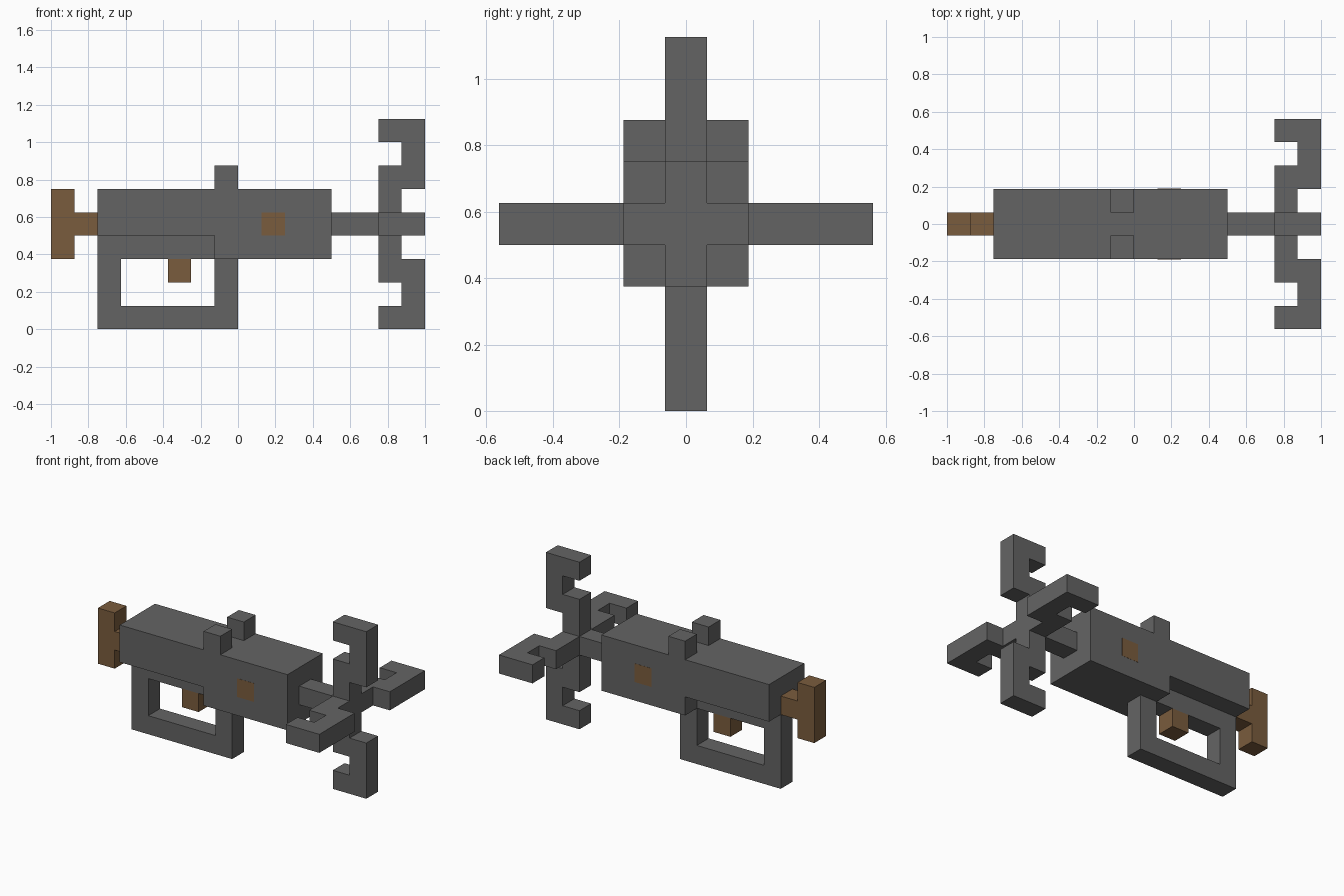
import bpy
import bmesh
import math
from mathutils import Matrix, Vector

cube = bpy.data.objects.get("Cube")
if cube:
    bpy.data.objects.remove(cube, do_unlink=True)

U = 0.125           # grid module shared by all parts
AXIS_Z = 4.5 * U    # height of the barrel axis


def material(name, color):
    mat = bpy.data.materials.new(name)
    mat.use_nodes = True
    mat.diffuse_color = color
    mat.node_tree.nodes["Principled BSDF"].inputs["Base Color"].default_value = color
    return mat


grey = material("dark grey", (0.127, 0.127, 0.127, 1))
brown = material("wood brown", (0.195, 0.107, 0.047, 1))


def extrude(name, outline, y0, y1, mat, matrix=None):
    """Extrude an (x, z) outline, in modules, from y0 to y1."""
    bm = bmesh.new()
    face = bm.faces.new([bm.verts.new((x * U, y0 * U, z * U)) for x, z in outline])
    side = bmesh.ops.extrude_face_region(bm, geom=[face])["geom"]
    verts = [g for g in side if isinstance(g, bmesh.types.BMVert)]
    bmesh.ops.translate(bm, verts=verts, vec=Vector((0, (y1 - y0) * U, 0)))
    if matrix:
        bm.transform(matrix)
    bmesh.ops.recalc_face_normals(bm, faces=bm.faces)
    mesh = bpy.data.meshes.new(name)
    bm.to_mesh(mesh)
    bm.free()
    mesh.materials.append(mat)
    obj = bpy.data.objects.new(name, mesh)
    bpy.context.collection.objects.link(obj)
    return obj


def block(name, x0, x1, z0, z1, y0, y1, mat):
    return extrude(name, [(x0, z0), (x1, z0), (x1, z1), (x0, z1)], y0, y1, mat)


# Main body, stepped up along the rear underside, with a narrow keel there
extrude("body", [(-6, 4), (-1, 4), (-1, 3), (4, 3), (4, 6), (-6, 6)], -1.5, 1.5, grey)
block("keel", -6, -1, 3, 4, -0.5, 0.5, grey)

# Hand guard loop and trigger
extrude("hand_guard", [(-6, 3), (-6, 0), (0, 0), (0, 3), (-1, 3), (-1, 1), (-5, 1), (-5, 3)],
        -0.5, 0.5, grey)
block("trigger", -3, -2, 2, 3, -0.5, 0.5, brown)

# T-shaped stock
extrude("stock", [(-8, 3), (-7, 3), (-7, 4), (-6, 4), (-6, 5), (-7, 5), (-7, 6), (-8, 6)],
        -0.5, 0.5, brown)

# Sights and thin side plates
for side, s in (("left", 1), ("right", -1)):
    block("sight_" + side, -1, 0, 6, 7, *sorted((0.5 * s, 1.5 * s)), grey)
    block("side_plate_" + side, 1, 2, 4, 5, *sorted((1.49 * s, 1.508 * s)), brown)

# Barrel with four hooked prongs around its tip
block("barrel", 4, 7, 4, 5, -0.5, 0.5, grey)
prong = [(6, 0.5), (7, 0.5), (7, 1.5), (8, 1.5), (8, 4.5), (6, 4.5),
         (6, 3.5), (7, 3.5), (7, 2.5), (6, 2.5)]
for i, side in enumerate(("top", "right", "bottom", "left")):
    turn = Matrix.Translation((0, 0, AXIS_Z)) @ Matrix.Rotation(i * math.pi / 2, 4, "X")
    extrude("prong_" + side, prong, -0.5, 0.5, grey, turn)
